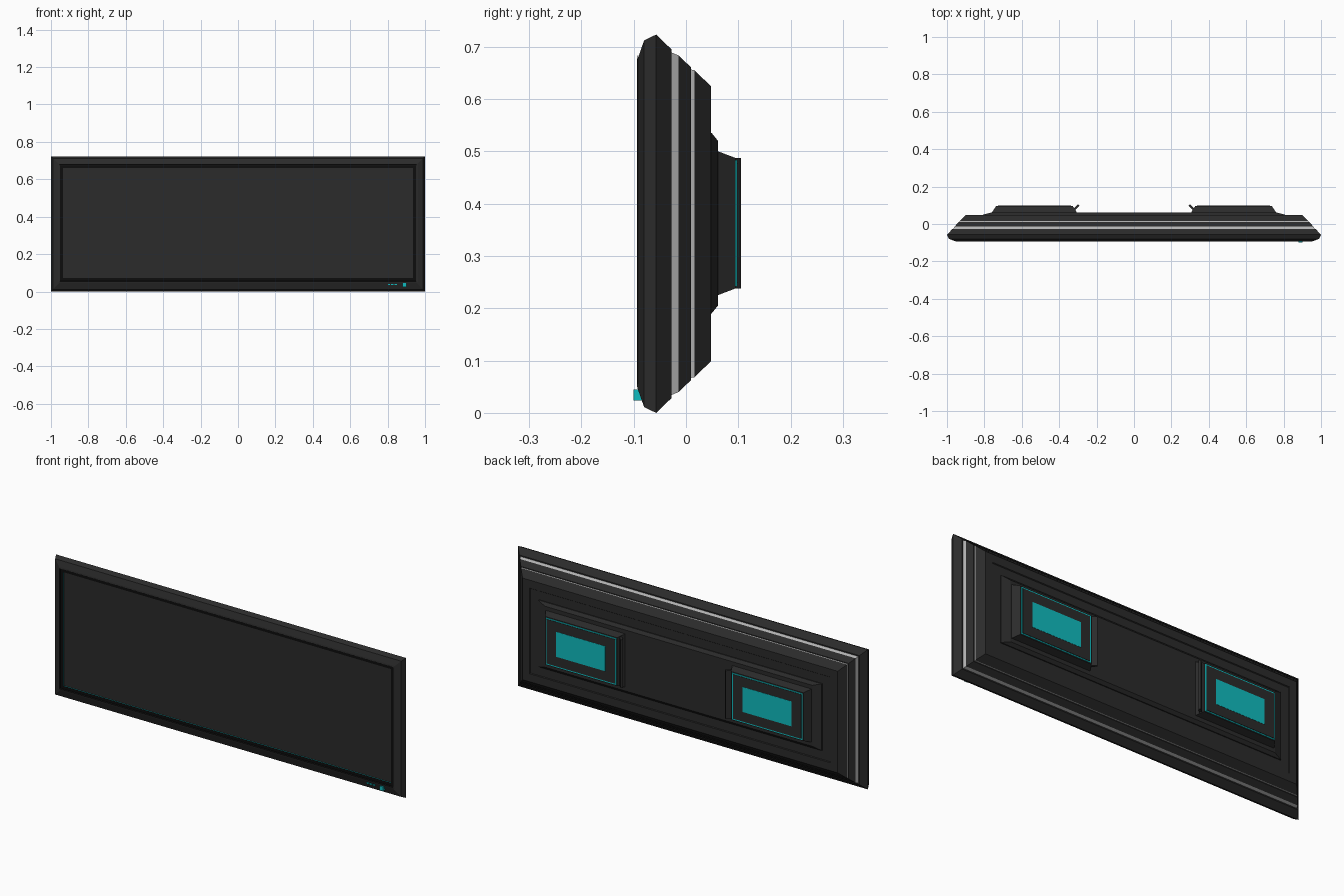
import bpy, bmesh

if "Cube" in bpy.data.objects:
    bpy.data.objects.remove(bpy.data.objects["Cube"])

H = 0.723  # overall height


def material(name, r, g, b):
    m = bpy.data.materials.new(name)
    m.diffuse_color = (r, g, b, 1)
    m.use_nodes = True
    m.node_tree.nodes["Principled BSDF"].inputs["Base Color"].default_value = m.diffuse_color
    return m


DARK = material("charcoal", 0.024, 0.024, 0.024)
BLACK = material("black", 0.004, 0.004, 0.004)
SILVER = material("silver", 0.45, 0.45, 0.45)
TEAL = material("teal", 0.005, 0.5, 0.52)


def loft(name, rect, rings, mat, front=False, back=False):
    """Rectangular rings along y; each ring is (y, inset_x, inset_z)."""
    x0, x1, z0, z1 = rect
    bm = bmesh.new()
    loops = []
    for y, ix, iz in rings:
        pts = [(x0 + ix, z0 + iz), (x1 - ix, z0 + iz),
               (x1 - ix, z1 - iz), (x0 + ix, z1 - iz)]
        loops.append([bm.verts.new((x, y, z)) for x, z in pts])
    for a, b in zip(loops, loops[1:]):
        for j in range(4):
            k = (j + 1) % 4
            bm.faces.new((a[j], b[j], b[k], a[k]))
    if front:
        bm.faces.new(loops[0])
    if back:
        bm.faces.new(loops[-1][::-1])
    me = bpy.data.meshes.new(name)
    bm.to_mesh(me)
    bm.free()
    me.materials.append(mat)
    ob = bpy.data.objects.new(name, me)
    bpy.context.collection.objects.link(ob)
    return ob


def box(name, x0, x1, y0, y1, z0, z1, mat):
    return loft(name, (x0, x1, z0, z1), [(y0, 0, 0), (y1, 0, 0)], mat, True, True)


def shell(name, rings, mat, **caps):
    """Casing section with the same inset on all four sides."""
    return loft(name, (-1, 1, 0, H), [(y, i, i) for y, i in rings], mat, **caps)


# Screen panel and its recessed surround
SCREEN_Y = -0.084
scr = (-0.935, 0.935, 0.072, 0.66)
loft("screen", scr, [(SCREEN_Y, 0.003, 0.003), (SCREEN_Y, 0, 0)], DARK, front=True)
loft("screen_glow_edge", scr, [(SCREEN_Y, 0, 0), (SCREEN_Y - 0.004, 0, 0)], TEAL)
loft("screen_surround", scr,
     [(SCREEN_Y - 0.004, 0, 0), (-0.088, -0.018, -0.015), (-0.094, -0.02, -0.018)], BLACK)

# Casing from bezel to stepped back, with two silver bands
loft("bezel_lip", scr, [(-0.094, -0.02, -0.018), (-0.093, -0.027, -0.024)], DARK)
shell("bezel", [(-0.093, 0.048), (-0.08, 0.011), (-0.057, 0), (-0.028, 0.028),
                (-0.028, 0.034)], DARK)
shell("wide_silver_band", [(-0.028, 0.034), (-0.014, 0.040)], SILVER)
shell("middle_casing", [(-0.014, 0.040), (0.010, 0.063), (0.010, 0.067)], DARK)
shell("thin_silver_band", [(0.010, 0.067), (0.016, 0.068)], SILVER)
shell("rear_casing", [(0.016, 0.068), (0.048, 0.099), (0.048, 0.140), (0.044, 0.143)],
      DARK, back=True)

# Raised plate on the back
loft("back_plate", (-0.81, 0.81, 0.19, 0.535),
     [(0.042, 0, 0), (0.049, 0, 0), (0.061, 0.045, 0.015)], DARK, back=True)

# Paired rear pods with glowing panels and a slanted inner fin
for side, s in (("left", -1), ("right", 1)):
    def span(a, b):
        return (a, b) if s > 0 else (-b, -a)

    loft(f"{side}_pod", span(0.305, 0.76) + (0.225, 0.5),
         [(0.055, 0, 0), (0.061, 0, 0), (0.095, 0.022, 0.013)], DARK, back=True)
    face = span(0.331, 0.733) + (0.242, 0.483)
    loft(f"{side}_pod_glow_edge", face, [(0.094, 0, 0), (0.097, 0, 0)], TEAL, back=True)
    loft(f"{side}_pod_face", face,
         [(0.096, 0.006, 0.006), (0.099, 0.006, 0.006)], DARK, back=True)
    a, b = span(0.392, 0.672)
    box(f"{side}_pod_light", a, b, 0.097, 0.100, 0.298, 0.427, TEAL)
    fin = box(f"{side}_pod_fin", -0.016, 0.016, -0.006, 0.006, -0.125, 0.125, DARK)
    fin.location = (s * 0.307, 0.09, 0.3625)
    fin.rotation_euler.z = -s * 0.75

# Front controls
box("power_light", 0.88, 0.9, -0.1, -0.08, 0.024, 0.045, TEAL)
for i, x in enumerate((0.807, 0.825, 0.843)):
    box(f"control_light_{i + 1}", x - 0.006, x + 0.006, -0.094, -0.08, 0.034, 0.041, TEAL)
